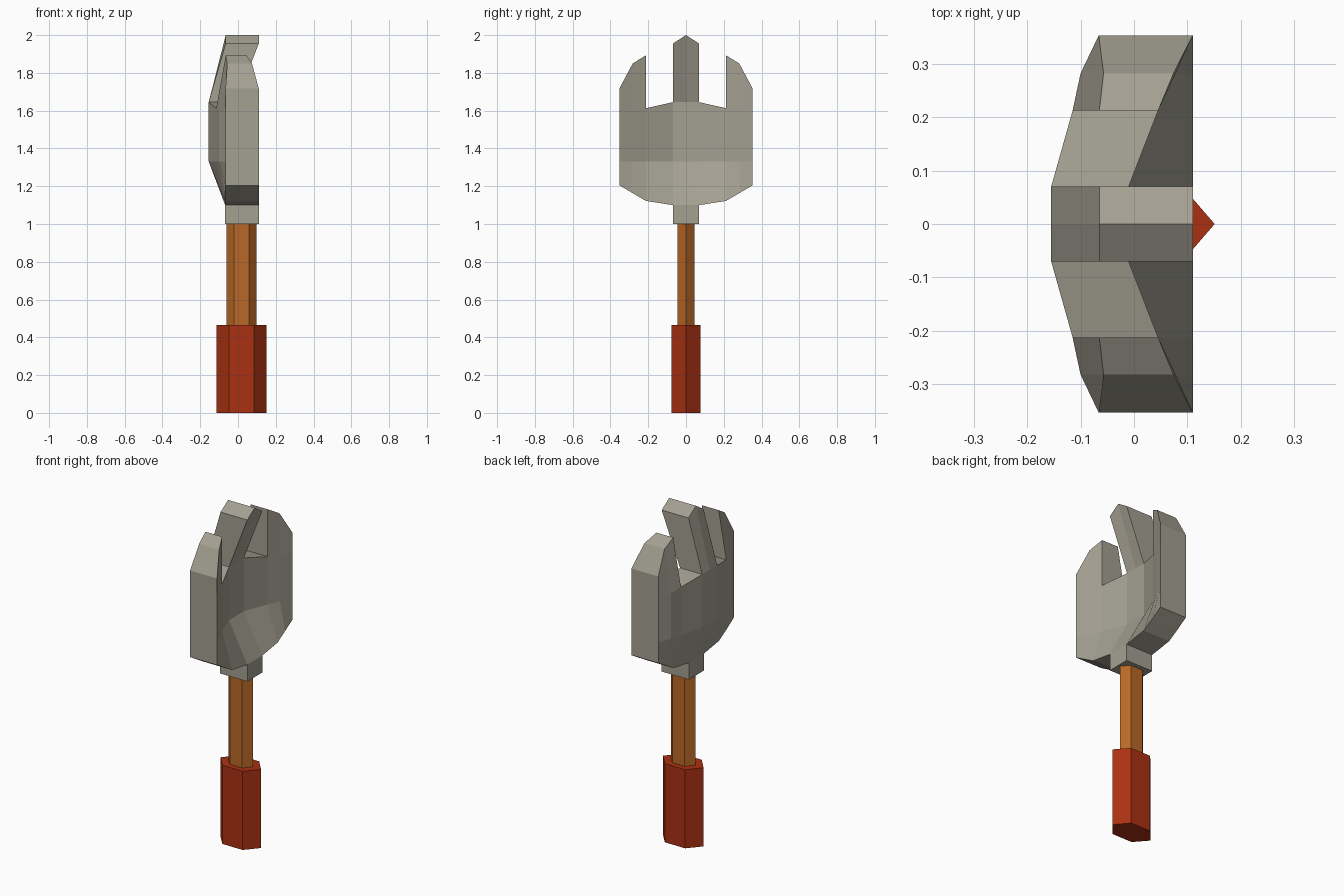
import bpy, bmesh, math

if "Cube" in bpy.data.objects:
    bpy.data.objects.remove(bpy.data.objects["Cube"])


def material(name, rgb):
    m = bpy.data.materials.new(name)
    m.diffuse_color = (*rgb, 1)
    m.use_nodes = True
    m.node_tree.nodes["Principled BSDF"].inputs["Base Color"].default_value = m.diffuse_color
    return m


STEEL = material("grey_steel", (0.37, 0.35, 0.285))
WOOD = material("orange_wood", (0.48, 0.14, 0.02))
RED = material("red_grip", (0.40, 0.03, 0.006))


def finish(name, bm, mat):
    bmesh.ops.recalc_face_normals(bm, faces=bm.faces[:])
    me = bpy.data.meshes.new(name)
    bm.to_mesh(me)
    bm.free()
    me.materials.append(mat)
    ob = bpy.data.objects.new(name, me)
    bpy.context.collection.objects.link(ob)
    return ob


def prism(name, outline, z0, z1, mat):
    bm = bmesh.new()
    low = [bm.verts.new((x, y, z0)) for x, y in outline]
    high = [bm.verts.new((x, y, z1)) for x, y in outline]
    bm.faces.new(low)
    bm.faces.new(high)
    n = len(outline)
    for i in range(n):
        j = (i + 1) % n
        bm.faces.new((low[i], low[j], high[j], high[i]))
    return finish(name, bm, mat)


def flat_hexagon(cx, rx, ry):
    return [(cx + rx * math.cos(k * math.pi / 3),
             ry * math.sin(k * math.pi / 3) / math.sin(math.pi / 3)) for k in range(6)]


# Handle: red grip, wooden shaft, steel collar
prism("grip", flat_hexagon(0.018, 0.133, 0.077), 0, 0.465, RED)
prism("shaft", flat_hexagon(0.018, 0.08, 0.044), 0.465, 1.0, WOOD)
prism("collar", [(-0.068, -0.07), (0.11, -0.07), (0.11, 0.07), (-0.068, 0.07)], 1.0, 1.1, STEEL)

# Three-pronged scoop head: columns across y, each with rows of (z, back x, front x)
half = [
    (0.0, [(1.10, -.068, .11), (1.33, -.155, -.01), (1.645, -.155, -.01), (2.0, -.065, .11)]),
    (0.07, [(1.10, -.068, .11), (1.33, -.155, -.01), (1.645, -.155, -.01), (1.955, -.065, .11)]),
    (0.212, [(1.122, -.068, .11), (1.33, -.115, .045), (1.613, -.115, .045), (1.893, -.065, .045)]),
    (0.282, [(1.163, -.068, .11), (1.33, -.10, .078), (1.60, -.10, .078), (1.85, -.057, .074)]),
    (0.353, [(1.205, -.066, .11), (1.33, -.066, .11), (1.60, -.066, .11), (1.717, -.066, .11)]),
]
columns = [(-y, rows) for y, rows in half[:0:-1]] + half
GAPS = (2, 5)  # column spans left open between the prongs

bm = bmesh.new()
grid = [[(bm.verts.new((xb, y, z)), bm.verts.new((xf, y, z))) for z, xb, xf in rows]
        for y, rows in columns]
shell = {}
for i in range(len(columns) - 1):
    for j in range(3):
        if j == 2 and i in GAPS:
            continue
        corners = [grid[i][j], grid[i + 1][j], grid[i + 1][j + 1], grid[i][j + 1]]
        quads = [[c[0] for c in corners], [c[1] for c in corners]]
        for k in range(4):
            a, b = corners[k], corners[(k + 1) % 4]
            quads.append([a[0], b[0], b[1], a[1]])
        for q in quads:
            key = frozenset(q)
            # a wall shared by two cells is interior, so it drops out
            if key in shell:
                del shell[key]
            else:
                shell[key] = q
for q in shell.values():
    bm.faces.new(q)
finish("scoop_head", bm, STEEL)
